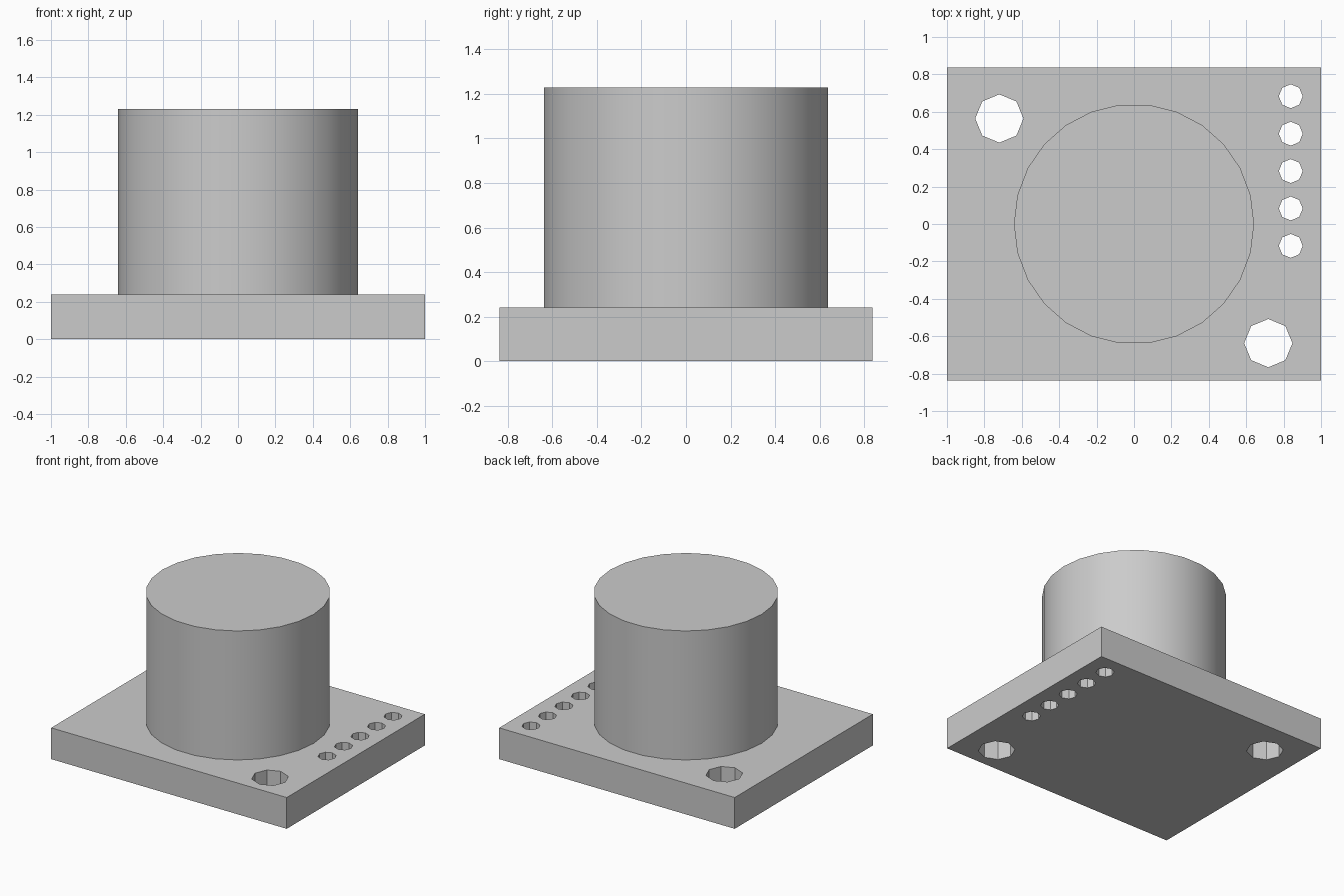
import bpy

old = bpy.data.objects.get("Cube")
if old:
    bpy.data.objects.remove(old, do_unlink=True)

PLATE_TOP = 0.24
BODY_TOP = 1.23

# Plain grey for the whole model
grey = bpy.data.materials.new("grey")
grey.use_nodes = True
colour = (0.6, 0.6, 0.6, 1)
grey.diffuse_color = colour
grey.node_tree.nodes["Principled BSDF"].inputs["Base Color"].default_value = colour


def cylinder(name, sides, radius, x, y, bottom, top):
    """Upright cylinder with a corner on the +x axis."""
    bpy.ops.mesh.primitive_cylinder_add(
        vertices=sides, radius=radius, depth=top - bottom,
        location=(x, y, (bottom + top) / 2))
    obj = bpy.context.object
    obj.name = name
    # The primitive starts with a corner on +y
    obj.rotation_euler.z = -1.5707963
    bpy.ops.object.transform_apply(location=False, rotation=True, scale=False)
    obj.data.materials.append(grey)
    return obj


# Base plate
bpy.ops.mesh.primitive_cube_add(size=1, location=(0, 0, PLATE_TOP / 2))
plate = bpy.context.object
plate.name = "base_plate"
plate.scale = (2, 1.675, PLATE_TOP)
bpy.ops.object.transform_apply(location=False, rotation=False, scale=True)
plate.data.materials.append(grey)

# Two mounting holes and a row of five pin holes
holes = [(-0.72, 0.564, 0.129), (0.718, -0.637, 0.129)]
holes += [(0.838, 0.683 - 0.2 * i, 0.064) for i in range(5)]
for x, y, radius in holes:
    cutter = cylinder("hole_cutter", 8, radius, x, y, -0.1, PLATE_TOP + 0.1)
    cutter.hide_render = True
    cut = plate.modifiers.new("hole", "BOOLEAN")
    cut.operation = "DIFFERENCE"
    cut.solver = "EXACT"
    cut.object = cutter
    bpy.context.view_layer.objects.active = plate
    bpy.ops.object.modifier_apply(modifier=cut.name)
    bpy.data.objects.remove(cutter, do_unlink=True)

# Round body standing on the plate
body = cylinder("round_body", 26, 0.642, 0, 0, PLATE_TOP, BODY_TOP)
bpy.ops.object.select_all(action="DESELECT")
body.select_set(True)
bpy.context.view_layer.objects.active = body
bpy.ops.object.shade_smooth_by_angle(angle=0.52)
